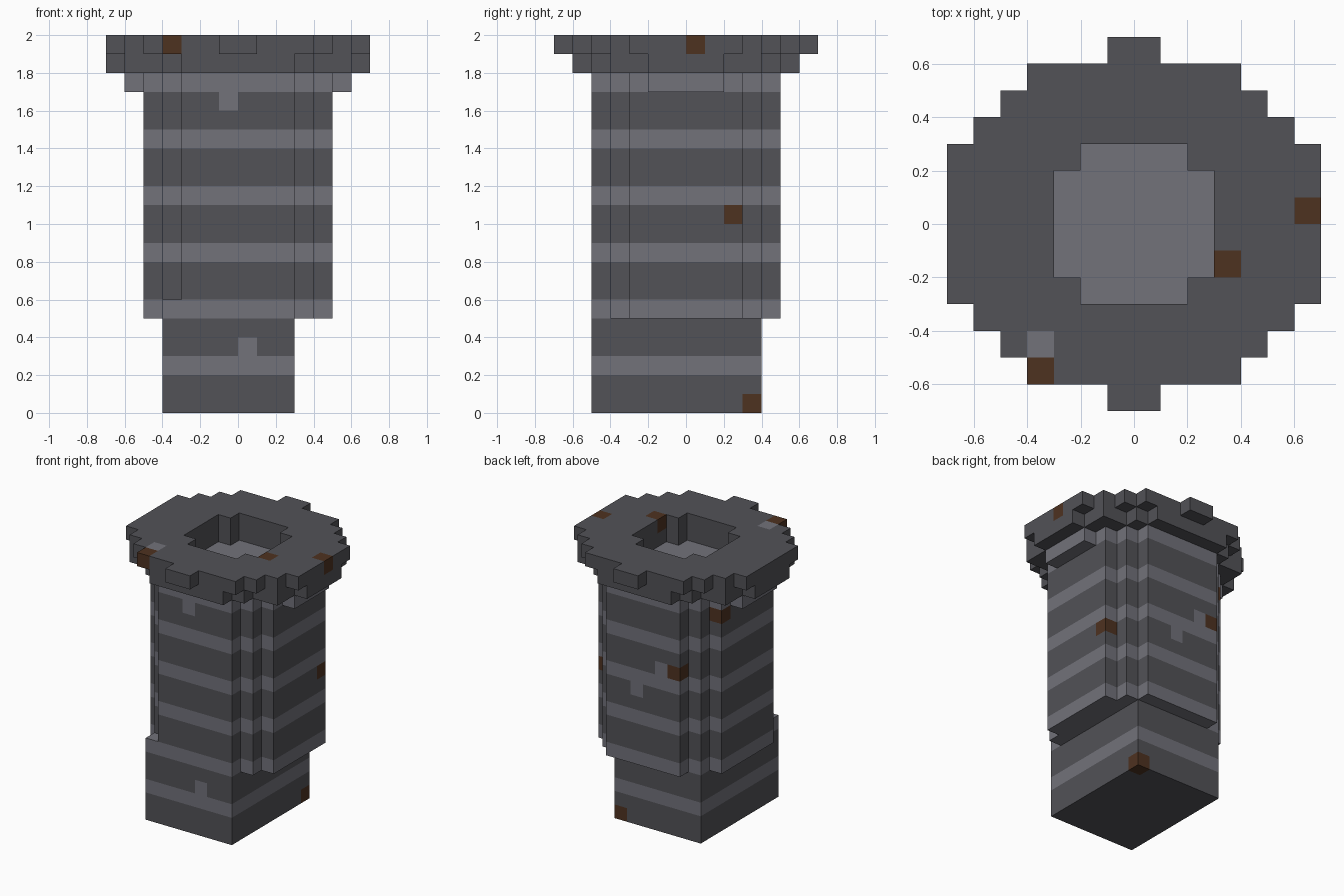
import bpy
import bmesh
from mathutils import Vector

U = 0.1  # edge length of one block

old = bpy.data.objects.get("Cube")
if old:
    bpy.data.objects.remove(old, do_unlink=True)


def make_material(name, colour):
    mat = bpy.data.materials.new(name)
    mat.use_nodes = True
    mat.diffuse_color = (*colour, 1)
    mat.node_tree.nodes["Principled BSDF"].inputs["Base Color"].default_value = (*colour, 1)
    return mat


DARK, LIGHT, BROWN = range(3)
materials = [
    make_material("dark stone", (0.084, 0.084, 0.095)),
    make_material("light stone", (0.168, 0.168, 0.195)),
    make_material("rusty brown", (0.076, 0.032, 0.0144)),
]


def box(x0, x1, y0, y1, z0, z1):
    return {(x, y, z) for x in range(x0, x1) for y in range(y0, y1) for z in range(z0, z1)}


def stepped_disc(half_widths, z0, z1):
    """Rounded slab: one half width for each row outward from the middle."""
    cells = set()
    for row, w in enumerate(half_widths):
        cells |= box(-w, w, row, row + 1, z0, z1) | box(-w, w, -row - 1, -row, z0, z1)
    return cells


# Socket hollowed out of the top
socket = stepped_disc([3, 3, 2], 18, 20)

# Main parts, from the ground up
parts = {
    "pillar_base": box(-4, 3, -5, 4, 0, 5),
    "pillar_shaft": stepped_disc([5, 5, 5, 4, 3], 5, 17) | {(-4, -5, 5)},
    "collar": stepped_disc([6, 6, 5, 4, 3], 17, 18),
    "lower_rim": stepped_disc([7, 7, 6, 6, 4, 3], 18, 19) - socket,
    "upper_rim": stepped_disc([7, 7, 7, 6, 5, 4, 1], 19, 20) - socket,
}
solid = set().union(*parts.values())

# Odd blocks that break the regular bands
odd_blocks = {
    LIGHT: [(0, -5, 3), (-1, -5, 16), (-4, -5, 19), (0, 4, 10), (-2, 4, 12)],
    BROWN: [(2, 3, 0), (4, 2, 10), (-3, 4, 12), (-5, 2, 16),
            (6, 0, 19), (3, -2, 19), (-4, -6, 19)],
}
special = {cell: colour for colour, cells in odd_blocks.items() for cell in cells}


def block_colour(cell):
    # Every third layer is a light band
    return special.get(cell, LIGHT if cell[2] % 3 == 2 else DARK)


def build(name, cells):
    """Make the exposed faces of a set of blocks."""
    bm = bmesh.new()
    for cell in sorted(cells):
        centre = Vector(cell) + Vector((0.5, 0.5, 0.5))
        for axis in range(3):
            for sign in (-1, 1):
                n = Vector((0, 0, 0))
                n[axis] = sign
                if tuple(int(c + d) for c, d in zip(cell, n)) in solid:
                    continue
                a = Vector((0, 0, 0))
                a[(axis + 1) % 3] = 0.5
                b = n.cross(a)
                mid = centre + n * 0.5
                corners = (mid - a - b, mid + a - b, mid + a + b, mid - a + b)
                face = bm.faces.new([bm.verts.new(c * U) for c in corners])
                face.material_index = block_colour(cell)
    bmesh.ops.remove_doubles(bm, verts=bm.verts, dist=U / 100)
    bmesh.ops.dissolve_limit(bm, angle_limit=0.01, verts=bm.verts, edges=bm.edges,
                             delimit={'MATERIAL'})
    mesh = bpy.data.meshes.new(name)
    bm.to_mesh(mesh)
    bm.free()
    for mat in materials:
        mesh.materials.append(mat)
    obj = bpy.data.objects.new(name, mesh)
    bpy.context.collection.objects.link(obj)


for part_name, part_cells in parts.items():
    build(part_name, part_cells)
